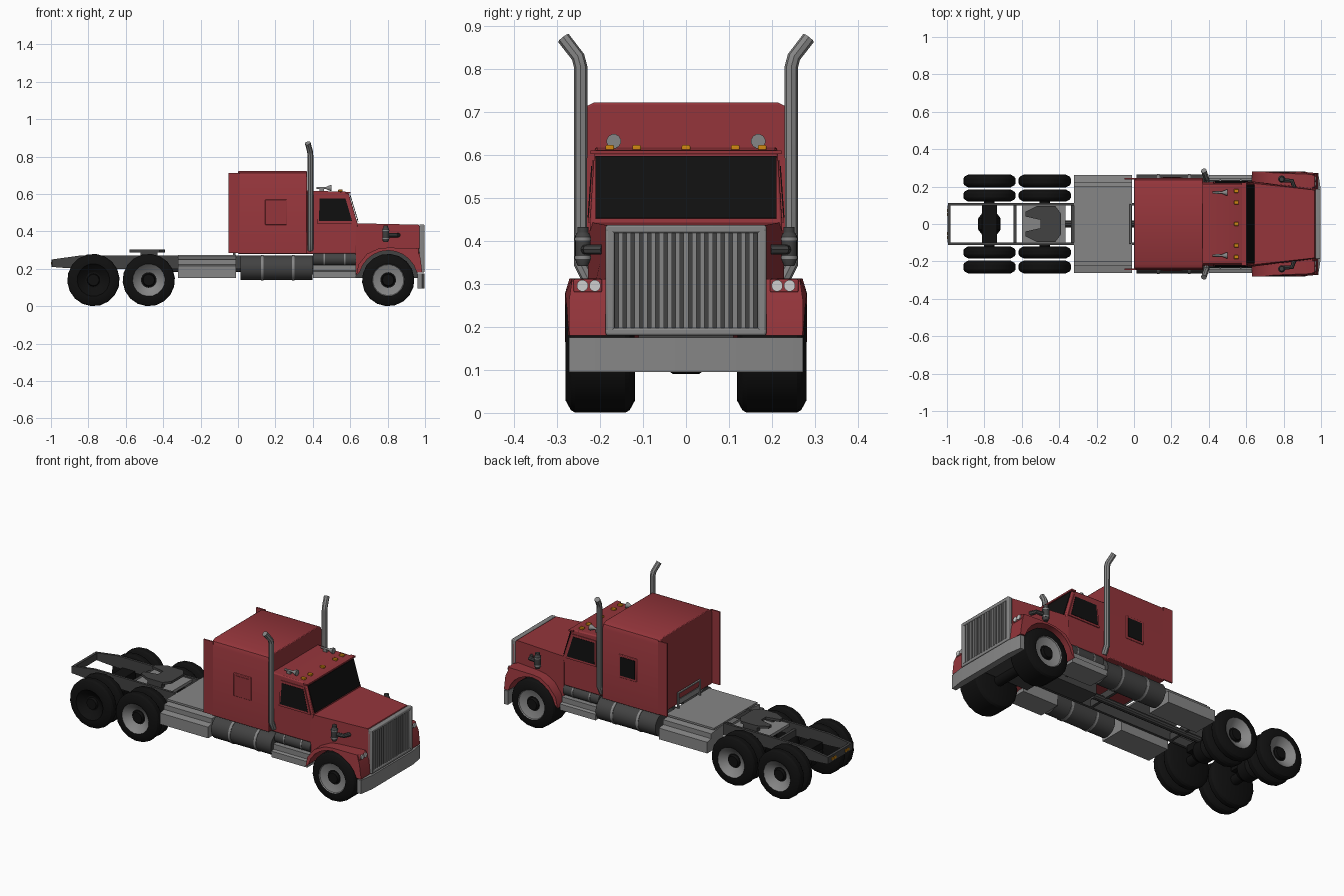
import bpy, bmesh, math
from mathutils import Vector

if "Cube" in bpy.data.objects:
    bpy.data.objects.remove(bpy.data.objects["Cube"])


def colour(name, r, g, b):
    m = bpy.data.materials.new(name)
    m.diffuse_color = (r, g, b, 1)
    m.use_nodes = True
    m.node_tree.nodes["Principled BSDF"].inputs["Base Color"].default_value = m.diffuse_color
    return m


RED = colour("red paint", 0.30, 0.036, 0.044)
GREY = colour("grey metal", 0.24, 0.24, 0.24)
DARK = colour("dark metal", 0.055, 0.055, 0.055)
BLACK = colour("black rubber", 0.005, 0.005, 0.005)
AMBER = colour("amber lamp", 0.62, 0.24, 0.006)
WHITE = colour("headlight glass", 0.62, 0.62, 0.62)


def finish(name, bm, mats, bevel=0):
    bmesh.ops.recalc_face_normals(bm, faces=bm.faces)
    me = bpy.data.meshes.new(name)
    bm.to_mesh(me)
    bm.free()
    for m in mats:
        me.materials.append(m)
    ob = bpy.data.objects.new(name, me)
    bpy.context.collection.objects.link(ob)
    if bevel:
        mod = ob.modifiers.new("bevel", 'BEVEL')
        mod.width, mod.segments, mod.limit_method = bevel, 2, 'ANGLE'
        mod.angle_limit = math.radians(40)
    return ob


def prism(name, pts, a, b, mat, axis='y', bevel=0):
    """Extrude a profile along an axis; a and b may be functions of the profile point."""
    bm = bmesh.new()
    rings = []
    for end in (a, b):
        ring = []
        for u, v in pts:
            w = end(u, v) if callable(end) else end
            ring.append(bm.verts.new({'y': (u, w, v), 'z': (u, v, w), 'x': (w, u, v)}[axis]))
        rings.append(ring)
        bm.faces.new(ring)
    n = len(pts)
    for i in range(n):
        j = (i + 1) % n
        bm.faces.new((rings[0][i], rings[0][j], rings[1][j], rings[1][i]))
    return finish(name, bm, [mat], bevel)


def box(name, x0, x1, y0, y1, z0, z1, mat, bevel=0):
    return prism(name, [(x0, z0), (x1, z0), (x1, z1), (x0, z1)], y0, y1, mat, 'y', bevel)


def lathe(name, prof, centre, axis, mats, ids=None, seg=16):
    """Spin (distance, radius) points round an axis through centre."""
    d = Vector(axis).normalized()
    u = d.orthogonal().normalized()
    v = d.cross(u)
    bm = bmesh.new()
    rings = []
    for t, r in prof:
        base = Vector(centre) + d * t
        if r == 0:
            rings.append([bm.verts.new(base)] * seg)
        else:
            rings.append([bm.verts.new(base + r * (u * math.cos(2 * math.pi * i / seg)
                                                   + v * math.sin(2 * math.pi * i / seg))) for i in range(seg)])
    for k in range(len(prof) - 1):
        for i in range(seg):
            j = (i + 1) % seg
            quad = list(dict.fromkeys((rings[k][i], rings[k][j], rings[k + 1][j], rings[k + 1][i])))
            bm.faces.new(quad).material_index = ids[k] if ids else 0
    return finish(name, bm, mats)


def cyl(name, centre, axis, r, length, mat, seg=16):
    h = length / 2
    return lathe(name, [(-h, 0), (-h, r), (h, r), (h, 0)], centre, axis, [mat], None, seg)


def tube(name, pts, r, mat):
    cu = bpy.data.curves.new(name, 'CURVE')
    cu.dimensions, cu.bevel_depth, cu.bevel_resolution, cu.use_fill_caps = '3D', r, 2, True
    sp = cu.splines.new('POLY')
    sp.points.add(len(pts) - 1)
    for p, q in zip(sp.points, pts):
        p.co = (*q, 1)
    tmp = bpy.data.objects.new(name + " path", cu)
    bpy.context.collection.objects.link(tmp)
    dg = bpy.context.evaluated_depsgraph_get()
    me = bpy.data.meshes.new_from_object(tmp.evaluated_get(dg))
    bpy.data.objects.remove(tmp)
    me.materials.clear()
    me.materials.append(mat)
    bpy.context.collection.objects.link(bpy.data.objects.new(name, me))


def wheel(name, x, y, s, w, rim, dish):
    h = w / 2
    prof = [(-h, 0), (-h, .112), (-h + .012, .134), (-h + .022, .14), (h - .022, .14), (h - .012, .134),
            (h, .112), (h, .087), (h - .006, .083), (h - dish, .042), (h - dish, .034),
            (h - dish + .014, .03), (h - dish + .014, 0)]
    lathe(name, prof, (x, s * y, .14), (0, s, 0), [BLACK, rim], [0] * 7 + [1, 1, 0, 0, 0], 18)


# Cab, with sides leaning in above the waistline
def cab_half(x, z):
    return .225 - max(0, z - .44) * .07


prism("cab", [(.36, .28), (.63, .28), (.64, .44), (.592, .603), (.575, .612), (.36, .618)],
      cab_half, lambda x, z: -cab_half(x, z), RED, bevel=.006)
prism("windshield", [(.6405, .452), (.644, .453), (.600, .598), (.5965, .597)], -.21, .21, BLACK)
box("roof_visor", .575, .602, -.222, .222, .602, .611, RED)

# Sleeper box with rounded roof edges
prism("sleeper", [(-.245, .28), (.245, .28), (.245, .69), (.236, .711), (.215, .722),
                  (-.215, .722), (-.236, .711), (-.245, .69)], 0, .37, RED, 'x', .004)

# Hood with wheel arch, narrowing to the front
def hood_half(x, z):
    return .228 - (x - .63) * .115 - max(0, z - .41) * .3


arch = [(.803 + .158 * math.cos(a), .14 + .158 * math.sin(a))
        for a in [math.radians(15 + 15 * i) for i in range(11)]]
prism("hood", [(.628, .17), (.628, .41), (.64, .443), (.965, .436), (.982, .41), (.982, .18)] + arch,
      hood_half, lambda x, z: -hood_half(x, z), RED)
box("engine", .62, .96, -.11, .11, .15, .30, DARK)

# Grille with vertical bars in a frame
box("grille_backing", .975, .985, -.175, .175, .185, .43, DARK)
for z0, z1 in ((.180, .198), (.418, .437)):
    box("grille_rail", .97, .997, -.187, .187, z0, z1, GREY, .005)
for s in (1, -1):
    box("grille_post", .97, .997, s * .187, s * .166, .18, .437, GREY, .005)
for i in range(17):
    y = -.152 + i * .019
    box("grille_bar", .983, .993, y - .0055, y + .0055, .195, .42, GREY)
prism("bumper", [(.96, -.272), (.985, -.272), (.998, -.19), (.998, .19), (.985, .272), (.96, .272)],
      .095, .175, GREY, 'z')

# Chassis rails, crossmembers and axles
rail = [(-.995, .21), (-.93, .205), (-.85, .2), (.95, .2), (.95, .27), (-.85, .27), (-.995, .25)]
for s in (1, -1):
    prism("frame_rail", rail, s * .098, s * .112, DARK)
    for y in (.05, .072):
        box("tail_lamp", -1.0, -.993, s * y - .008, s * y + .008, .222, .236, AMBER)
for x, z in ((-.988, .21), (-.635, .2), (-.33, .2), (.2, .2), (.5, .2)):
    box("crossmember", x - .008, x + .008, -.1, .1, z, z + .04, DARK)
for x in (-.773, -.477, .803):
    cyl("axle", (x, 0, .14), (0, 1, 0), .028, .3, BLACK)
for x in (-.773, -.477):
    lathe("differential", [(-.07, 0), (-.07, .03), (-.03, .06), (.03, .06), (.07, .03), (.07, 0)],
          (x, 0, .15), (0, 1, 0), [BLACK])
    box("axle_mount", x - .04, x + .04, -.1, .1, .17, .21, BLACK)
cyl("drive_shaft", (-.1, 0, .2), (1, 0, 0), .018, .75, DARK, 10)
box("gearbox", .3, .62, -.06, .06, .17, .26, DARK)

# Coupling plate and decks behind the sleeper
box("coupling_base", -.6, -.365, -.098, .098, .245, .262, GREY)
half = [(-.39, .055), (-.42, .095), (-.52, .095), (-.58, .065), (-.58, .04), (-.5, .022)]
prism("coupling_plate", half + [(x, -y) for x, y in reversed(half)], .288, .302, DARK, 'z')
for s in (1, -1):
    box("coupling_support", -.52, -.43, s * .06, s * .09, .26, .29, DARK)
box("rear_deck", -.32, -.01, -.2, .2, .262, .273, GREY)
tube("deck_handrail", [(-.02, -.1, .27), (-.02, -.1, .36), (-.02, .1, .36), (-.02, .1, .27)], .007, GREY)
box("deck_handrail_panel", -.02, -.014, -.1, .1, .29, .32, GREY)

# Roof marker lamps
for y in (-.177, -.115, 0, .115, .177):
    box("marker_lamp", .535, .56, y - .01, y + .01, .610, .623, AMBER, .003)

for s in (1, -1):
    # Wheels
    wheel("front_wheel", .803, .2, s, .16, GREY, .02)
    for x in (-.773, -.477):
        wheel("rear_outer_wheel", x, .23, s, .07, BLACK if s < 0 and x < -.6 else GREY, .03)
        wheel("rear_inner_wheel", x, .152, s, .066, BLACK, .02)

    # Fenders and headlights
    prism("fender", [(.632, .165), (.645, .225), (.69, .28), (.75, .308), (.80, .313), (.955, .311),
                     (.975, .26), (.985, .18)] + arch, s * .17,
          lambda x, z: s * (.281 - max(0, x - .88) * .09 - max(0, z - .28) * .3), RED)
    box("headlight_pod", .945, .968, s * .195, s * .262, .280, .311, RED, .004)
    for y in (.212, .241):
        cyl("headlight", (.966, s * y, .296), (1, 0, 0), .0135, .016, WHITE, 12)

    # Cab and sleeper windows
    prism("door_window_frame", [(.422, .443), (.628, .443), (.58, .588), (.428, .588)],
          lambda x, z: s * (cab_half(x, z) - .002), lambda x, z: s * (cab_half(x, z) + .003), RED)
    prism("door_window", [(.432, .455), (.61, .455), (.575, .575), (.437, .575)],
          lambda x, z: s * cab_half(x, z), lambda x, z: s * (cab_half(x, z) + .005), BLACK)
    box("sleeper_window_frame", .145, .26, s * .243, s * .249, .435, .57, RED, .003)
    box("sleeper_window", .156, .249, s * .246, s * .2515, .448, .557, BLACK if s > 0 else RED)
    box("side_extender", -.05, .01, s * .238, s * .246, .285, .712, RED)

    # Exhaust stack
    tube("exhaust_stack", [(.387, s * .222, .30), (.387, s * .245, .345), (.387, s * .245, .805),
                           (.385, s * .251, .828), (.373, s * .285, .872)], .0155, GREY)

    # Air cleaner with its intake pipe
    lathe("air_cleaner", [(0, 0), (0, .012), (.015, .018), (.07, .018), (.078, .013), (.09, .013), (.09, 0)],
          (.79, s * .24, .342), (0, 0, 1), [DARK])
    for z in (.362, .405):
        cyl("air_cleaner_band", (.79, s * .24, z), (0, 0, 1), .0195, .007, GREY)
    tube("intake_pipe", [(.79, s * .235, .38), (.845, s * .23, .38), (.857, s * .195, .38)], .012, DARK)

    # Fuel tank with straps, and the smaller tank over the cab step
    cyl("fuel_tank", (.205, s * .2, .205), (1, 0, 0), .066, .385, DARK, 20)
    for x in (.13, .295):
        cyl("tank_strap", (x, s * .2, .205), (1, 0, 0), .069, .014, GREY, 20)
    cyl("air_tank", (.515, s * .2, .252), (1, 0, 0), .036, .23, DARK)
    for x in (.46, .57):
        cyl("air_tank_band", (x, s * .2, .252), (1, 0, 0), .038, .008, GREY)

    # Stepped side boxes
    prism("cab_step", [(s * .13, .15), (s * .262, .15), (s * .262, .185), (s * .245, .19),
                       (s * .245, .22), (s * .13, .22)], .4, .63, GREY, 'x')
    prism("rear_step_box", [(s * .112, .15), (s * .262, .15), (s * .262, .215), (s * .225, .222),
                            (s * .225, .25), (s * .112, .262)], -.32, -.01, GREY, 'x')

    # Roof horn
    lathe("roof_horn", [(0, 0), (0, .006), (.05, .006), (.075, .017), (.08, .017), (.08, 0)],
          (.42, s * .168, .632), (1, 0, 0), [GREY], None, 12)
    box("horn_mount", .435, .46, s * .16, s * .176, .61, .632, GREY)

# Smooth the round parts, keep corners sharp
bpy.ops.object.select_all(action='SELECT')
bpy.context.view_layer.objects.active = bpy.data.objects["cab"]
bpy.ops.object.shade_smooth_by_angle(angle=math.radians(30))
